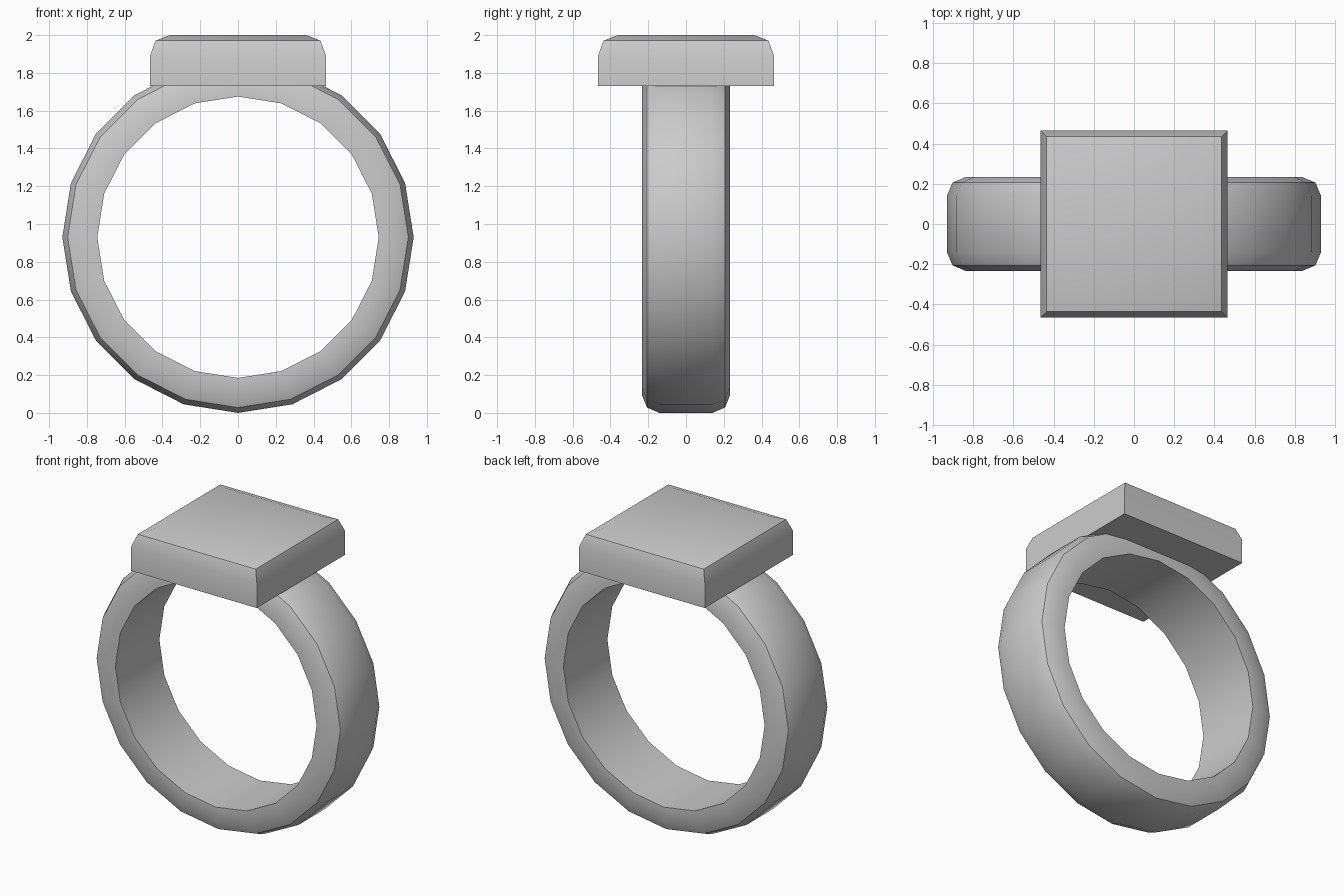
import bpy, bmesh, math

if "Cube" in bpy.data.objects:
    bpy.data.objects.remove(bpy.data.objects["Cube"])


def finish(name, bm):
    bmesh.ops.recalc_face_normals(bm, faces=bm.faces)
    mesh = bpy.data.meshes.new(name)
    bm.to_mesh(mesh)
    bm.free()
    obj = bpy.data.objects.new(name, mesh)
    bpy.context.collection.objects.link(obj)
    bpy.ops.object.select_all(action='DESELECT')
    obj.select_set(True)
    bpy.context.view_layer.objects.active = obj
    bpy.ops.object.shade_smooth_by_angle(angle=math.radians(30))
    return obj


def bridge(bm, a, b):
    n = len(a)
    for i in range(n):
        j = (i + 1) % n
        bm.faces.new((a[i], a[j], b[j], b[i]))


# Band: rounded outer rim, square inner rim, 20 sides
SIDES, CENTRE_Z = 20, 0.93
half = [(0.745, 0.233), (0.837, 0.233), (0.902, 0.206), (0.93, 0.14)]  # radius, y
profile = half + [(r, -y) for r, y in reversed(half)]
bm = bmesh.new()
sections = []
for i in range(SIDES):
    a = 2 * math.pi * i / SIDES
    sections.append([bm.verts.new((r * math.sin(a), y, CENTRE_Z + r * math.cos(a)))
                     for r, y in profile])
for i in range(SIDES):
    bridge(bm, sections[i], sections[(i + 1) % SIDES])
finish("ring_band", bm)

# Square top plate with a two-step bevel round its upper edge
levels = [(0.465, 1.73), (0.465, 1.893), (0.436, 1.971), (0.362, 2.0)]  # half width, z
bm = bmesh.new()
squares = [[bm.verts.new((sx * w, sy * w, z))
            for sx, sy in ((-1, -1), (1, -1), (1, 1), (-1, 1))] for w, z in levels]
for lower, upper in zip(squares, squares[1:]):
    bridge(bm, lower, upper)
bm.faces.new(squares[0])
bm.faces.new(squares[-1])
finish("top_plate", bm)
